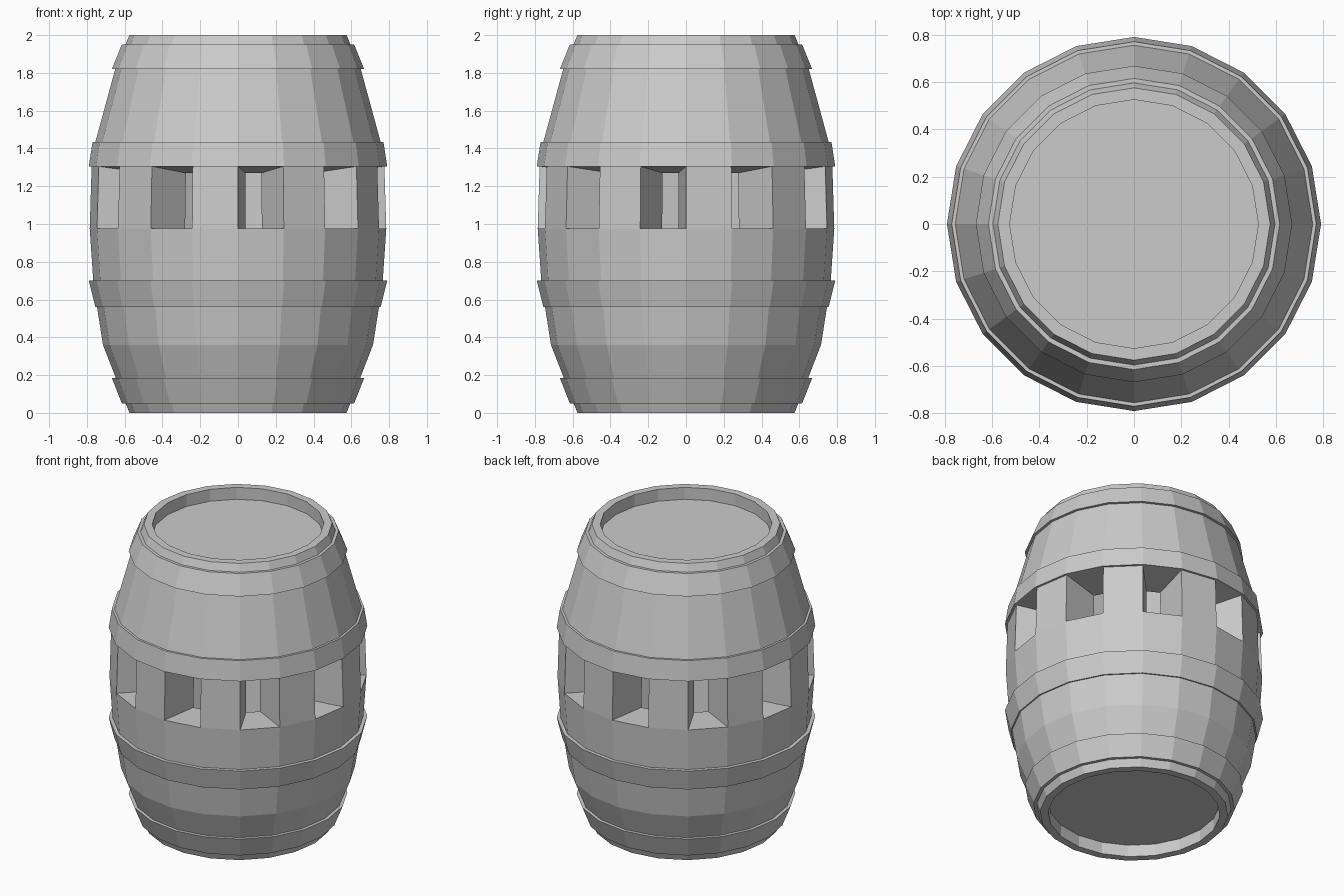
import bpy
import bmesh
import math

SIDES = 20
STEP = 2 * math.pi / SIDES

cube = bpy.data.objects.get("Cube")
if cube:
    bpy.data.objects.remove(cube, do_unlink=True)

grey = bpy.data.materials.new("plain_grey")
grey.use_nodes = True
colour = (0.6, 0.6, 0.6, 1)
grey.diffuse_color = colour
grey.node_tree.nodes["Principled BSDF"].inputs["Base Color"].default_value = colour


def ring(bm, r, z, skew=0.0):
    """One ring of corners; skew turns neighbouring corners opposite ways."""
    verts = []
    for i in range(SIDES):
        a = i * STEP + (skew if i % 2 else -skew)
        verts.append(bm.verts.new((r * math.cos(a), r * math.sin(a), z)))
    return verts


def bridge(bm, a, b, segments=range(SIDES)):
    for i in segments:
        j = (i + 1) % SIDES
        bm.faces.new((a[i], a[j], b[j], b[i]))


def finish(bm, name):
    bmesh.ops.recalc_face_normals(bm, faces=bm.faces)
    mesh = bpy.data.meshes.new(name)
    bm.to_mesh(mesh)
    bm.free()
    mesh.materials.append(grey)
    obj = bpy.data.objects.new(name, mesh)
    bpy.context.collection.objects.link(obj)
    return obj


# Barrel shell: recessed lids, bulging staves and a row of openings
SILL, HEAD = 0.975, 1.305
OUTER = [(0.525, 0.08), (0.525, 0), (0.575, 0), (0.715, 0.36), (0.765, 0.68),
         (0.785, SILL), (0.775, HEAD), (0.755, 1.435), (0.65, 1.82),
         (0.575, 2), (0.525, 2), (0.525, 1.92)]
INNER = [(0.36, 0.12), (0.47, 0.36), (0.533, SILL), (0.525, 1.27),
         (0.47, 1.6), (0.36, 1.88)]
POSTS = range(0, SIDES, 2)
OPENINGS = range(1, SIDES, 2)
OUT_SILL, IN_SILL = 5, 2

bm = bmesh.new()
outer = [ring(bm, r, z) for r, z in OUTER]
inner = [ring(bm, r, z, math.radians(4.3) if n in (IN_SILL, IN_SILL + 1) else 0)
         for n, (r, z) in enumerate(INNER)]
for rings, sill in ((outer, OUT_SILL), (inner, IN_SILL)):
    for n in range(len(rings) - 1):
        bridge(bm, rings[n], rings[n + 1], POSTS if n == sill else range(SIDES))
    bm.faces.new(rings[0])
    bm.faces.new(rings[-1])

# Sill, head and side faces of each opening
bridge(bm, outer[OUT_SILL], inner[IN_SILL], OPENINGS)
bridge(bm, outer[OUT_SILL + 1], inner[IN_SILL + 1], OPENINGS)
for i in range(SIDES):
    bm.faces.new((outer[OUT_SILL][i], outer[OUT_SILL + 1][i],
                  inner[IN_SILL + 1][i], inner[IN_SILL][i]))
finish(bm, "barrel_shell")


# Hoops: bottom height, top height, bottom radius, top radius
def hoop(name, z0, z1, r0, r1):
    bm = bmesh.new()
    depth = 0.035
    loop = [ring(bm, r, z) for r, z in
            ((r0 - depth, z0), (r0, z0), (r1, z1), (r1 - depth, z1))]
    for n in range(4):
        bridge(bm, loop[n], loop[(n + 1) % 4])
    finish(bm, name)


hoop("bottom_hoop", 0.05, 0.185, 0.615, 0.668)
hoop("lower_middle_hoop", 0.56, 0.70, 0.755, 0.79)
hoop("upper_middle_hoop", HEAD, 1.435, 0.79, 0.77)
hoop("top_hoop", 1.82, 1.95, 0.668, 0.615)
